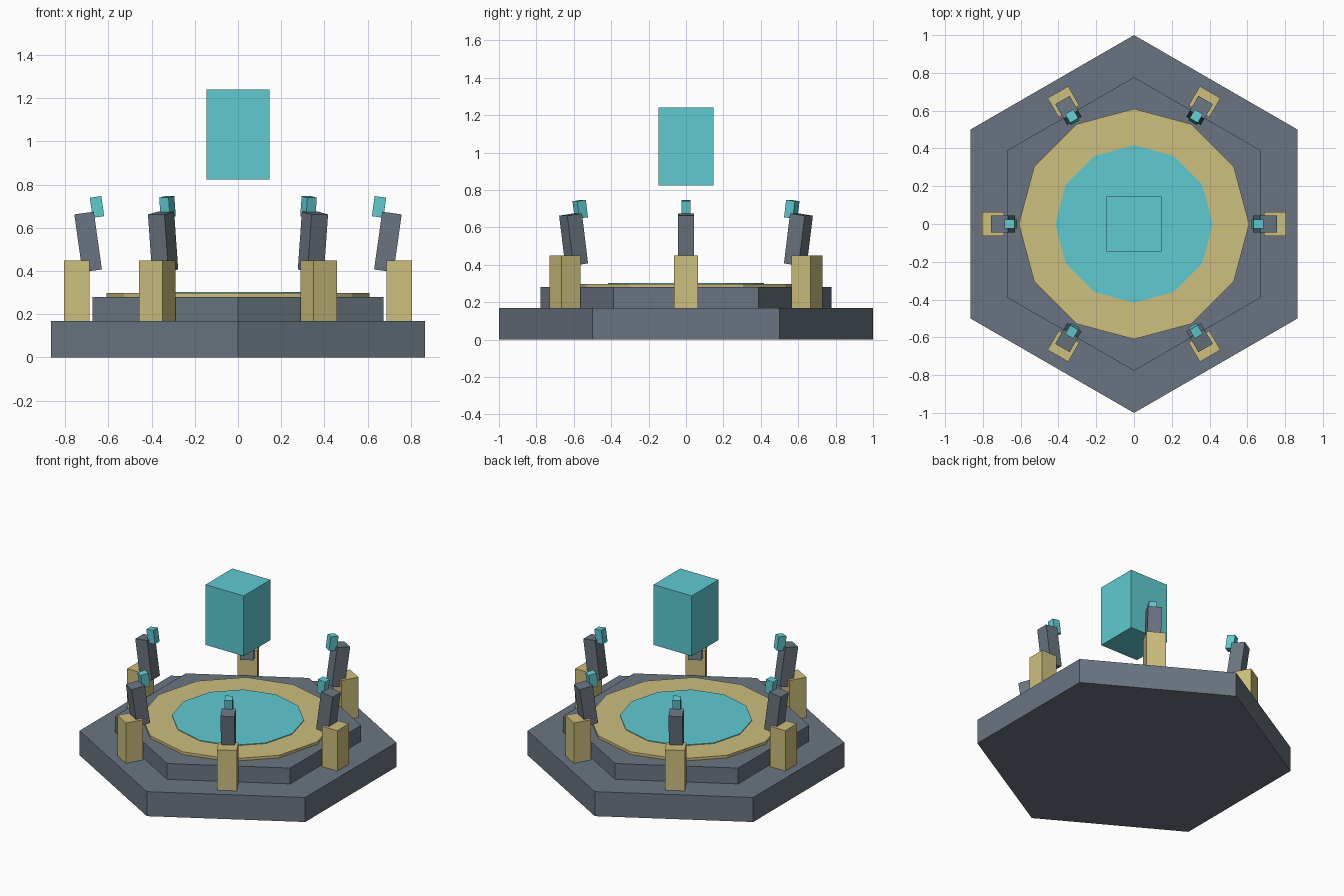
import bpy, bmesh
from math import sin, cos, pi, radians
from mathutils import Matrix

if "Cube" in bpy.data.objects:
    bpy.data.objects.remove(bpy.data.objects["Cube"])


def material(name, rgb):
    m = bpy.data.materials.new(name)
    lin = [((c / 255 + 0.055) / 1.055) ** 2.4 for c in rgb]
    m.diffuse_color = (*lin, 1)
    m.use_nodes = True
    m.node_tree.nodes["Principled BSDF"].inputs["Base Color"].default_value = m.diffuse_color
    return m


STONE = material("slate stone", (106, 117, 129))
GOLD = material("pale gold", (205, 191, 125))
TEAL = material("teal glow", (95, 203, 209))


def finish(name, bm, mat):
    bmesh.ops.recalc_face_normals(bm, faces=bm.faces)
    me = bpy.data.meshes.new(name)
    bm.to_mesh(me)
    bm.free()
    me.materials.append(mat)
    ob = bpy.data.objects.new(name, me)
    bpy.context.collection.objects.link(ob)
    return ob


def prism(name, sides, radius, z0, z1, mat):
    """Upright prism with a corner pointing along +y."""
    bm = bmesh.new()
    ring = [bm.verts.new((radius * sin(2 * pi * i / sides),
                          radius * cos(2 * pi * i / sides), z0)) for i in range(sides)]
    base = bm.faces.new(ring)
    ext = bmesh.ops.extrude_face_region(bm, geom=[base], use_keep_orig=True)
    top = [v for v in ext["geom"] if isinstance(v, bmesh.types.BMVert)]
    bmesh.ops.translate(bm, verts=top, vec=(0, 0, z1 - z0))
    return finish(name, bm, mat)


def box(name, size, centre, mat, lean=0, turn=0):
    """Box leaning outwards by lean, then turned about the world z axis."""
    bm = bmesh.new()
    m = (Matrix.Rotation(turn, 4, 'Z') @ Matrix.Translation(centre)
         @ Matrix.Rotation(lean, 4, 'Y') @ Matrix.Diagonal((*size, 1)))
    bmesh.ops.create_cube(bm, size=1, matrix=m)
    return finish(name, bm, mat)


# Stepped hexagonal base
prism("base_step", 6, 1.0, 0, 0.17, STONE)
prism("upper_step", 6, 0.777, 0.17, 0.28, STONE)

# Round platform with glowing plate
prism("platform_rim", 12, 0.61, 0.28, 0.298, GOLD)
prism("glowing_plate", 12, 0.417, 0.298, 0.303, TEAL)

# Floating block
box("floating_block", (0.293, 0.293, 0.418), (0, 0, 1.032), TEAL)

# Six pylons: gold foot, leaning stone arm, teal tip
LEAN = radians(8)
for i in range(6):
    a = i * pi / 3
    box(f"pylon_foot_{i + 1}", (0.118, 0.126, 0.28), (0.747, 0, 0.31), GOLD, 0, a)
    box(f"pylon_arm_{i + 1}", (0.091, 0.088, 0.27), (0.694, 0, 0.535), STONE, LEAN, a)
    box(f"pylon_tip_{i + 1}", (0.054, 0.05, 0.094), (0.653, 0, 0.697), TEAL, LEAN, a)
